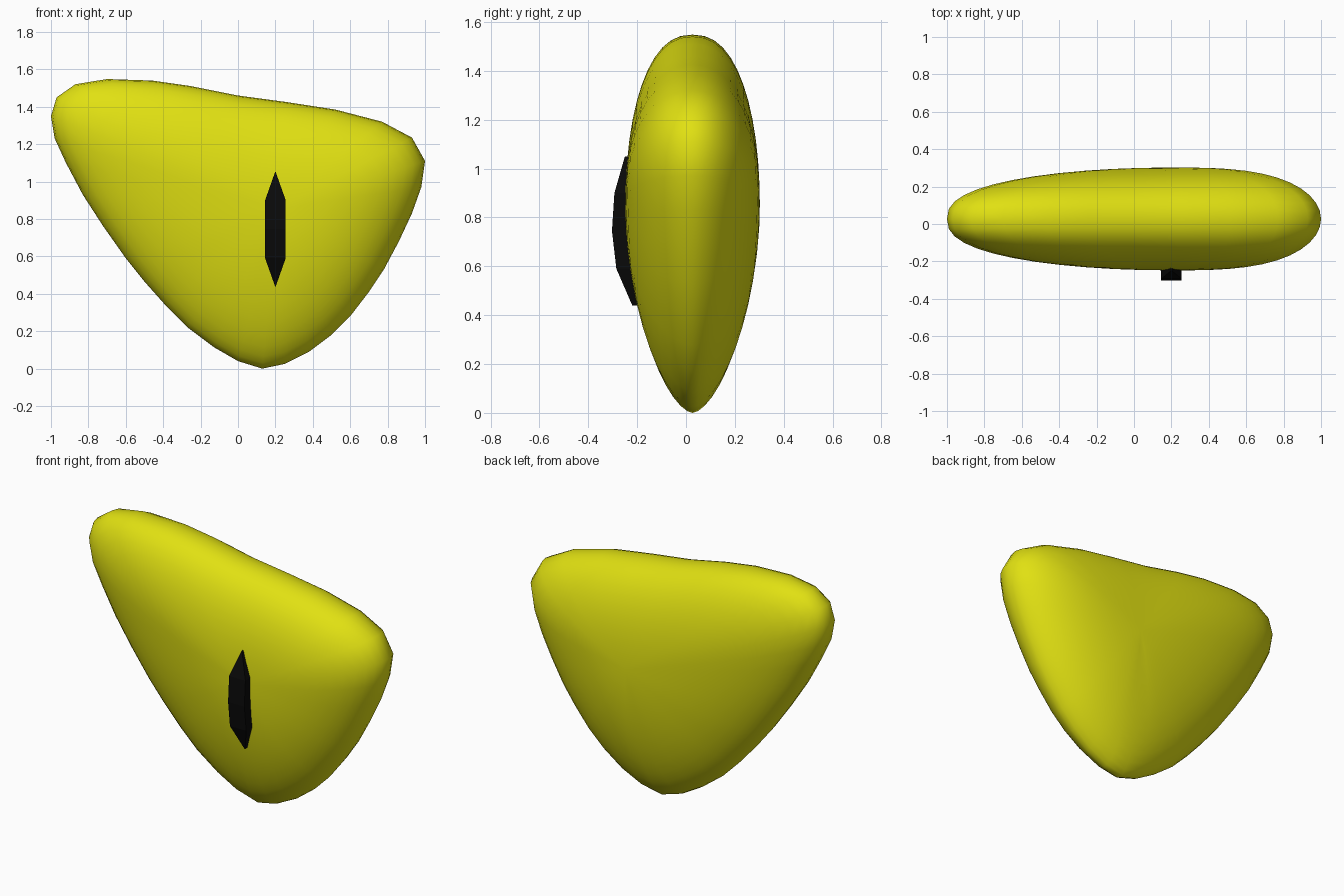
import bpy, bmesh, math

if "Cube" in bpy.data.objects:
    bpy.data.objects.remove(bpy.data.objects["Cube"])


def material(name, rgb):
    m = bpy.data.materials.new(name)
    m.diffuse_color = (*rgb, 1)
    m.use_nodes = True
    m.node_tree.nodes["Principled BSDF"].inputs["Base Color"].default_value = m.diffuse_color
    return m


def add_object(name, bm, mat, smooth):
    bmesh.ops.recalc_face_normals(bm, faces=bm.faces)
    for f in bm.faces:
        f.smooth = smooth
    me = bpy.data.meshes.new(name)
    bm.to_mesh(me)
    bm.free()
    me.materials.append(mat)
    ob = bpy.data.objects.new(name, me)
    bpy.context.collection.objects.link(ob)
    return ob


yellow = material("yellow", (0.75, 0.75, 0.006))
black = material("black", (0.003, 0.003, 0.003))

# Body: front outline (x, z), counter-clockwise from the bottom tip
OUTLINE = [(0.13, 0.0), (0.25, 0.025), (0.38, 0.09), (0.5, 0.18), (0.6, 0.28),
           (0.7, 0.41), (0.78, 0.53), (0.86, 0.68), (0.93, 0.83), (0.98, 0.97),
           (1.0, 1.11), (0.93, 1.235), (0.77, 1.32), (0.52, 1.385), (0.26, 1.425),
           (0.0, 1.46), (-0.25, 1.51), (-0.46, 1.54), (-0.7, 1.548), (-0.87, 1.52),
           (-0.97, 1.45), (-1.0, 1.35), (-0.98, 1.23), (-0.92, 1.1), (-0.83, 0.93),
           (-0.72, 0.76), (-0.6, 0.59), (-0.5, 0.465), (-0.38, 0.33), (-0.27, 0.22),
           (-0.13, 0.115), (0.0, 0.04)]
# How the bulge falls off towards the rim: (outline index, power, exponent)
FALLOFF = [(0, 1.7, 0.6), (10, 3.0, 0.5), (15, 2.2, 0.45), (21, 2.0, 0.4),
           (26, 2.0, 0.5), (32, 1.7, 0.6)]
CX, CY, CZ, HALF = 0.2, 0.027, 0.85, 0.275
RINGS = 12


def falloff(i):
    for (a, p0, e0), (b, p1, e1) in zip(FALLOFF, FALLOFF[1:]):
        if i <= b:
            t = (i - a) / (b - a)
            return p0 + (p1 - p0) * t, e0 + (e1 - e0) * t


bm = bmesh.new()
n = len(OUTLINE)
rim = [bm.verts.new((x, CY, z)) for x, z in OUTLINE]
for side in (-1, 1):
    outer = rim
    for r in range(RINGS - 1, 0, -1):
        s = math.sin(math.pi / 2 * r / RINGS)
        ring = []
        for i, (x, z) in enumerate(OUTLINE):
            p, e = falloff(i)
            h = HALF * (1 - s ** p) ** e
            ring.append(bm.verts.new((CX + (x - CX) * s, CY + side * h, CZ + (z - CZ) * s)))
        for i in range(n):
            j = (i + 1) % n
            bm.faces.new((outer[i], outer[j], ring[j], ring[i]))
        outer = ring
    pole = bm.verts.new((CX, CY + side * HALF, CZ))
    for i in range(n):
        bm.faces.new((outer[i], outer[(i + 1) % n], pole))
add_object("body", bm, yellow, True)

# Eye: narrow faceted slit standing out of the front; rows of (z, half width, y)
ROWS = [(1.05, 0.002, -0.25), (0.9, 0.055, -0.293), (0.745, 0.055, -0.303),
        (0.59, 0.055, -0.285), (0.44, 0.002, -0.22)]
bm = bmesh.new()
rows = [[bm.verts.new((0.2 + sx * w, yy, z)) for sx, yy in
         ((-1, y), (1, y), (1, -0.15), (-1, -0.15))] for z, w, y in ROWS]
for a, b in zip(rows, rows[1:]):
    for k in range(4):
        m = (k + 1) % 4
        bm.faces.new((a[k], a[m], b[m], b[k]))
bm.faces.new(rows[0])
bm.faces.new(rows[-1])
add_object("eye_slit", bm, black, False)
